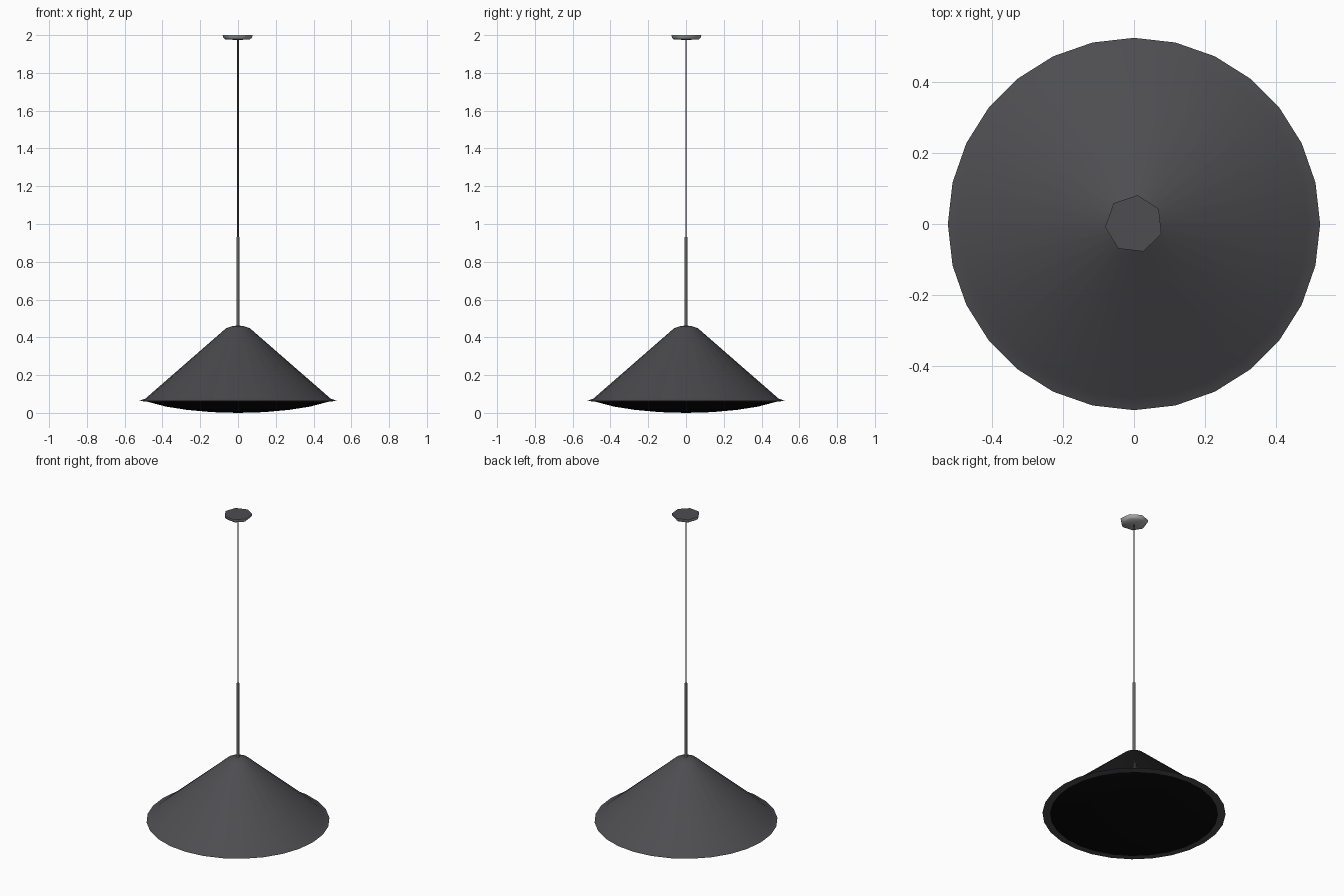
import bpy, bmesh, math

if "Cube" in bpy.data.objects:
    bpy.data.objects.remove(bpy.data.objects["Cube"])


def material(name, rgb):
    m = bpy.data.materials.new(name)
    m.diffuse_color = (*rgb, 1)
    m.use_nodes = True
    m.node_tree.nodes["Principled BSDF"].inputs["Base Color"].default_value = m.diffuse_color
    return m


charcoal = material("charcoal", (0.075, 0.075, 0.082))
black = material("black", (0.003, 0.003, 0.003))
steel = material("pale_steel", (0.42, 0.42, 0.42))
cable_grey = material("cable_grey", (0.07, 0.07, 0.085))


def lathe(name, profile, sides, mats, start=0.0, angle=35):
    """Revolve (radius, z) points listed from bottom to top; radius 0 is a pole."""
    bm = bmesh.new()
    rings = []
    for r, z in profile:
        if r == 0:
            rings.append([bm.verts.new((0, 0, z))])
        else:
            rings.append([bm.verts.new((r * math.cos(start + i * math.tau / sides),
                                        r * math.sin(start + i * math.tau / sides), z))
                          for i in range(sides)])
    for a, b in zip(rings, rings[1:]):
        for i in range(sides):
            j = (i + 1) % sides
            if len(a) == 1:
                bm.faces.new((a[0], b[j], b[i]))
            elif len(b) == 1:
                bm.faces.new((a[i], a[j], b[0]))
            else:
                bm.faces.new((a[i], a[j], b[j], b[i]))
    bm.normal_update()
    mesh = bpy.data.meshes.new(name)
    bm.to_mesh(mesh)
    bm.free()
    for m in mats:
        mesh.materials.append(m)
    ob = bpy.data.objects.new(name, mesh)
    bpy.context.collection.objects.link(ob)
    bpy.ops.object.select_all(action='DESELECT')
    ob.select_set(True)
    bpy.context.view_layer.objects.active = ob
    bpy.ops.object.shade_smooth_by_angle(angle=math.radians(angle))
    return ob


# Conical shade with flared lip and small domed cap
lathe("shade", [(0.48, 0.06), (0.525, 0.063), (0.49, 0.076), (0.062, 0.449),
                (0.03, 0.459), (0, 0.463)], 28, [charcoal])

# Shallow convex diffuser under the shade
lathe("diffuser", [(0, 0), (0.14, 0.004), (0.27, 0.016), (0.38, 0.033),
                   (0.482, 0.06)], 28, [black])

# Rigid stem and thin cable
lathe("stem", [(0, 0.455), (0.008, 0.455), (0.008, 0.93), (0, 0.93)], 8, [steel])
lathe("cable", [(0.0042, 0.92), (0.0042, 1.98)], 6, [cable_grey])

# Seven-sided ceiling canopy, dark on its upper face
canopy = lathe("ceiling_canopy", [(0, 1.975), (0.066, 1.976), (0.078, 1.986),
                                  (0.082, 2.0), (0, 2.0)],
               7, [steel, charcoal], math.radians(83), 50)
for p in canopy.data.polygons:
    if p.normal.z > 0.9:
        p.material_index = 1
